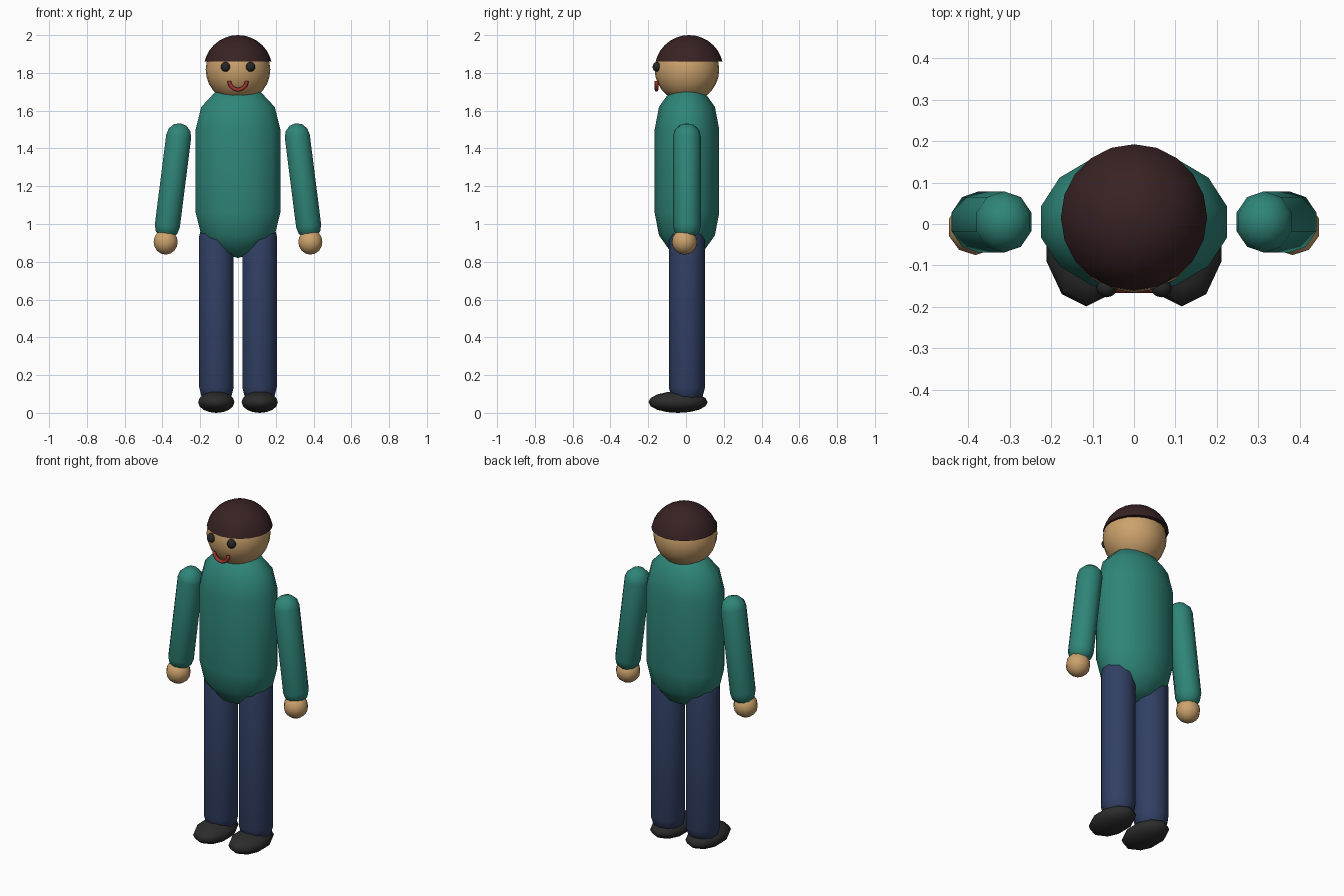
import bpy, bmesh, math
from mathutils import Vector, Matrix

cube = bpy.data.objects.get("Cube")
if cube:
    bpy.data.objects.remove(cube)


def material(name, rgb):
    m = bpy.data.materials.new(name)
    m.use_nodes = True
    m.diffuse_color = (*rgb, 1)
    m.node_tree.nodes["Principled BSDF"].inputs["Base Color"].default_value = (*rgb, 1)
    return m


shirt = material("teal", (0.028, 0.235, 0.188))
skin = material("skin", (0.60, 0.36, 0.15))
hair = material("dark brown", (0.04, 0.016, 0.017))
denim = material("navy", (0.03, 0.05, 0.125))
leather = material("black leather", (0.025, 0.025, 0.025))
lip = material("dark red", (0.35, 0.04, 0.03))
pupil = material("eye black", (0.02, 0.02, 0.022))


def finish(bm, name, mat):
    bmesh.ops.recalc_face_normals(bm, faces=bm.faces[:])
    mesh = bpy.data.meshes.new(name)
    bm.to_mesh(mesh)
    bm.free()
    mesh.materials.append(mat)
    mesh.shade_smooth()
    ob = bpy.data.objects.new(name, mesh)
    bpy.context.collection.objects.link(ob)
    return ob


def ellipsoid(name, mat, centre, size, sides=10, rings=8):
    bm = bmesh.new()
    bmesh.ops.create_uvsphere(bm, u_segments=sides, v_segments=rings, radius=1,
                              matrix=Matrix.Translation(centre) @ Matrix.Diagonal((*size, 1)))
    return finish(bm, name, mat)


def capsule(name, mat, start, end, rx, ry, cap, sides):
    """Rounded tube between two points, with caps of three rings."""
    start, end = Vector(start), Vector(end)
    length = (end - start).length
    bm = bmesh.new()
    bmesh.ops.create_uvsphere(bm, u_segments=sides, v_segments=6, radius=1)
    # split the sphere at its equator and pull the halves apart
    equator = [e for e in bm.edges if all(abs(v.co.z) < 1e-4 for v in e.verts)]
    bmesh.ops.split_edges(bm, edges=equator)
    upper = {v for f in bm.faces if f.calc_center_median().z > 0 for v in f.verts}
    for v in bm.verts:
        v.co = (v.co.x * rx, v.co.y * ry, v.co.z * cap + (length if v in upper else 0))
    rims = [e for e in bm.edges if e.is_boundary]
    bmesh.ops.bridge_loops(bm, edges=rims)
    turn = Vector((0, 0, 1)).rotation_difference(end - start).to_matrix().to_4x4()
    bm.transform(Matrix.Translation(start) @ turn)
    return finish(bm, name, mat)


# Torso and head
capsule("torso", shirt, (0, 0.005, 1.06), (0, 0.005, 1.5), 0.23, 0.171, 0.24, 14)
ellipsoid("head", skin, (0, 0.005, 1.817), (0.171, 0.171, 0.171), 20, 14)

# Hair: top slice of a sphere, set slightly back
bm = bmesh.new()
bmesh.ops.create_uvsphere(bm, u_segments=20, v_segments=16, radius=0.182,
                          matrix=Matrix.Translation((0, 0.016, 1.818)))
bmesh.ops.bisect_plane(bm, geom=bm.verts[:] + bm.edges[:] + bm.faces[:],
                       plane_co=(0, 0, 1.86), plane_no=(0, 0, 1), clear_inner=True)
bmesh.ops.holes_fill(bm, edges=[e for e in bm.edges if e.is_boundary])
cap = finish(bm, "hair", hair)
bpy.context.view_layer.objects.active = cap
cap.select_set(True)
bpy.ops.object.shade_smooth_by_angle(angle=math.radians(40))
cap.select_set(False)

# Smile: half ring of tube
bm = bmesh.new()
loops = []
for i in range(13):
    a = math.pi * (1 + i / 12)
    out = Vector((math.cos(a), 0, math.sin(a)))
    loops.append([bm.verts.new(Vector((0, -0.156, 1.757)) + out * (0.046 + 0.01 * math.cos(b))
                               + Vector((0, 0.01 * math.sin(b), 0)))
                  for b in (math.tau * k / 8 for k in range(8))])
for p, q in zip(loops, loops[1:]):
    for k in range(8):
        bm.faces.new((p[k], p[k - 1], q[k - 1], q[k]))
bm.faces.new(loops[0])
bm.faces.new(loops[-1])
finish(bm, "smile", lip)

# Paired parts
for side, s in (("left", 1), ("right", -1)):
    ellipsoid(side + "_eye", pupil, (s * 0.066, -0.155, 1.832), (0.025, 0.022, 0.026), 12)
    capsule(side + "_arm", shirt, (s * 0.374, 0.005, 0.99), (s * 0.314, 0.005, 1.464),
            0.07, 0.074, 0.07, 10)
    ellipsoid(side + "_hand", skin, (s * 0.383, -0.008, 0.905), (0.067, 0.067, 0.067))
    capsule(side + "_leg", denim, (s * 0.114, 0.005, 0.135), (s * 0.114, 0.005, 0.935),
            0.096, 0.096, 0.096, 10)
    ellipsoid(side + "_shoe", leather, (s * 0.115, -0.042, 0.057), (0.101, 0.157, 0.057))
